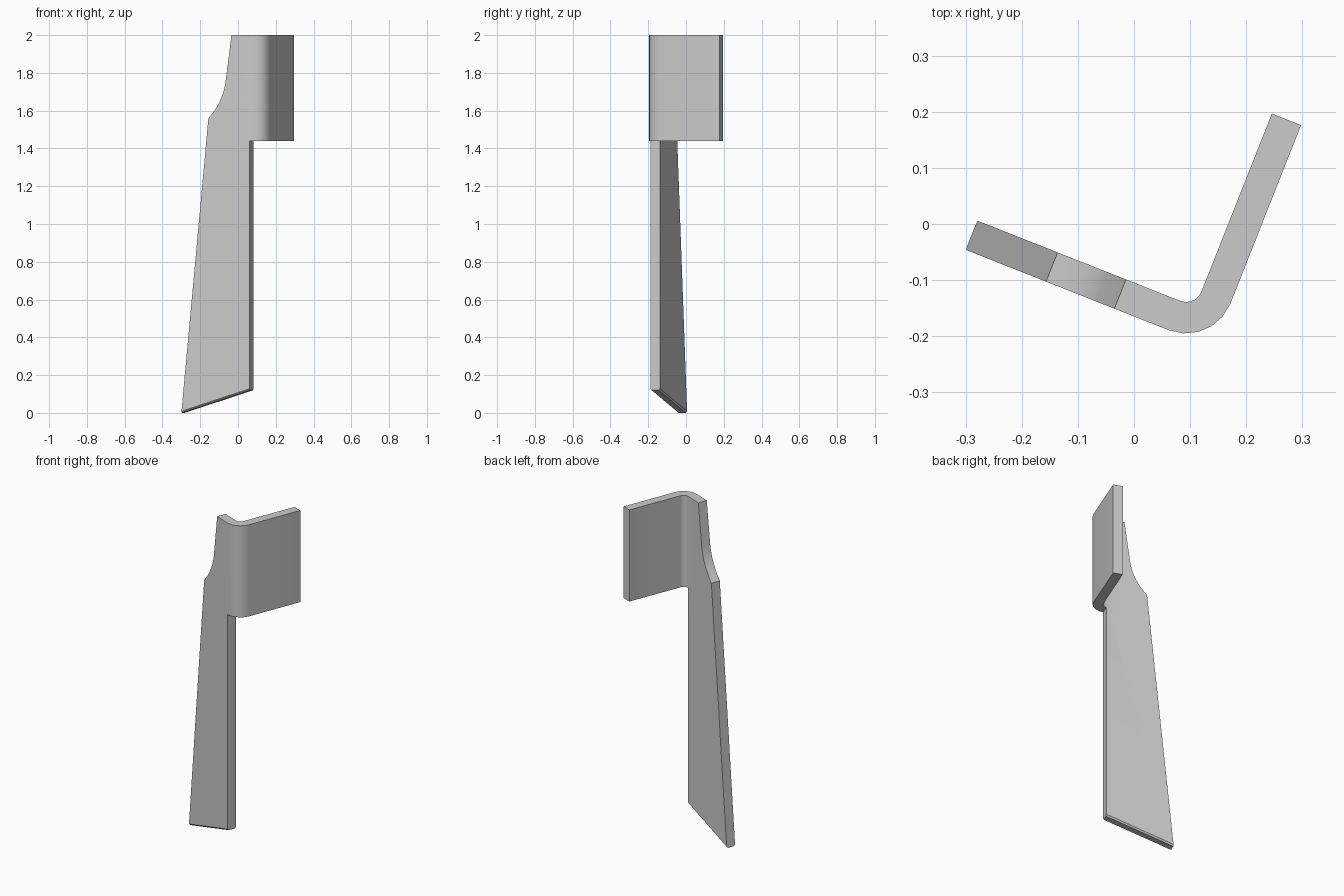
import bpy, bmesh, math
from mathutils import Vector, Matrix

if "Cube" in bpy.data.objects:
    bpy.data.objects.remove(bpy.data.objects["Cube"])

T = 0.056            # sheet thickness
A, R = 0.389, 0.085  # bend start and outer bend radius
ARC = R * math.pi / 2
END = A + ARC + 0.3415
SEGS = 5
U, V = Vector((0.93, -0.368, 0)), Vector((0.368, 0.93, 0))
ORIGIN = Vector((-0.3, -0.046, 0))


def place(s, z, t):
    """Fold an unrolled sheet point (s, z) at depth t into world space."""
    if s <= A:
        u, v = s, t
    else:
        ang = min((s - A) / R, math.pi / 2)
        u = A + (R - t) * math.sin(ang)
        v = R - (R - t) * math.cos(ang) + max(0, s - A - ARC)
    return ORIGIN + U * u + V * v + Vector((0, 0, z))


# Flat blade outline with the curved shoulder
p0, p1, p2 = Vector((0.154, 1.56)), Vector((0.231, 1.64)), Vector((0.25, 1.74))
shoulder = [tuple(p0 * (1 - k) ** 2 + p1 * 2 * k * (1 - k) + p2 * k * k)
            for k in [i / 8 for i in range(9)]]
blade = [(0, 0), (A, 0.12), (A, 1.44), (A, 2.0), (0.285, 2.0)] + shoulder[::-1]

# Bend and side flange strip
stations = [A + ARC * i / SEGS for i in range(SEGS + 1)] + [END]
polys = [blade] + [[(a, 1.44), (b, 1.44), (b, 2.0), (a, 2.0)]
                   for a, b in zip(stations, stations[1:])]

# Folded sheet: outer skin, inner skin and rim
bm = bmesh.new()
cache = {}


def vert(p, t):
    key = (round(p[0], 5), round(p[1], 5), t)
    if key not in cache:
        cache[key] = bm.verts.new(place(p[0], p[1], t))
    return cache[key]


for poly in polys:
    bm.faces.new([vert(p, 0) for p in poly])
rim = [(e.verts[0], e.verts[1]) for e in bm.edges if e.is_boundary]
for poly in polys:
    bm.faces.new([vert(p, T) for p in reversed(poly)])
inner = {v: cache[(k[0], k[1], T)] for k, v in cache.items() if k[2] == 0}
for a, b in rim:
    bm.faces.new([a, b, inner[b], inner[a]])
bmesh.ops.recalc_face_normals(bm, faces=bm.faces[:])

# Slight chamfer on the blade tip
tip = [bm.edges.get((vert(blade[0], t), vert(blade[1], t))) for t in (0, T)]
bmesh.ops.bevel(bm, geom=tip, offset=0.008, segments=1, affect='EDGES')
mesh = bpy.data.meshes.new("bent_blade")
bm.to_mesh(mesh)
bm.free()
body = bpy.data.objects.new("bent_blade", mesh)
bpy.context.collection.objects.link(body)

# Round mounting hole
rot = Matrix((U, Vector((0, 0, 1)), V)).transposed().to_4x4()
bpy.ops.mesh.primitive_cylinder_add(vertices=40, radius=0.067, depth=0.3)
cutter = bpy.context.object
cutter.name = "hole_cutter"
cutter.hide_render = True
cutter.matrix_world = Matrix.Translation(place(0.26, 1.272, T / 2)) @ rot
# keep the cutter right-handed so its faces point outward
if rot.determinant() < 0:
    cutter.data.flip_normals()

bpy.ops.object.select_all(action='DESELECT')
body.select_set(True)
bpy.context.view_layer.objects.active = body
mod = body.modifiers.new("hole", 'BOOLEAN')
mod.operation = 'DIFFERENCE'
mod.solver = 'EXACT'
mod.object = cutter
bpy.ops.object.modifier_apply(modifier=mod.name)
bpy.data.objects.remove(cutter)
bpy.ops.object.shade_smooth_by_angle(angle=math.radians(30))
